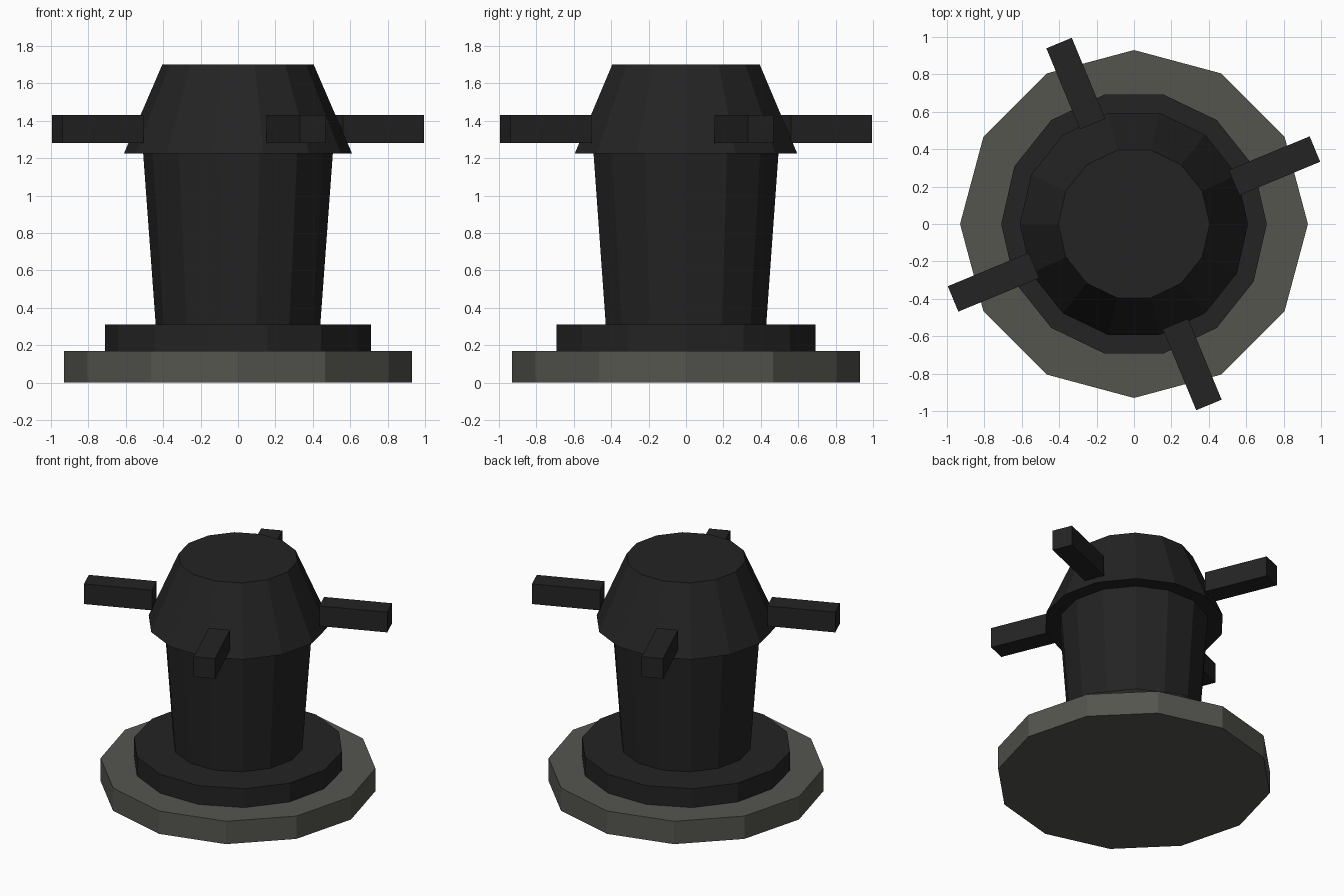
import bpy
from math import pi, cos, sin

cube = bpy.data.objects.get("Cube")
if cube:
    bpy.data.objects.remove(cube, do_unlink=True)


def make_material(name, color):
    mat = bpy.data.materials.new(name)
    mat.use_nodes = True
    mat.diffuse_color = color
    mat.node_tree.nodes["Principled BSDF"].inputs["Base Color"].default_value = color
    return mat


black = make_material("black iron", (0.017, 0.017, 0.017, 1))
stone = make_material("grey stone", (0.09, 0.09, 0.078, 1))


def drum(name, sides, r_low, r_high, z_low, z_high, mat):
    """Faceted drum with its first corner on the x axis."""
    bpy.ops.mesh.primitive_cone_add(
        vertices=sides, radius1=r_low, radius2=r_high, depth=z_high - z_low,
        location=(0, 0, (z_low + z_high) / 2), rotation=(0, 0, pi / 2))
    obj = bpy.context.object
    obj.name = name
    obj.data.materials.append(mat)
    return obj


# Stacked body
drum("base_slab", 12, 0.93, 0.93, 0, 0.17, stone)
drum("foot_plate", 14, 0.71, 0.71, 0.17, 0.31, black)
drum("barrel", 14, 0.44, 0.507, 0.31, 1.225, black)
drum("head", 14, 0.61, 0.405, 1.225, 1.7, black)

# Four push bars around the head
inner, outer = 0.578, 1.047
for i in range(4):
    angle = pi / 8 + i * pi / 2
    mid = (inner + outer) / 2
    bpy.ops.mesh.primitive_cube_add(
        size=1, location=(mid * cos(angle), mid * sin(angle), 1.357),
        rotation=(0, 0, angle))
    bar = bpy.context.object
    bar.name = f"push_bar_{i + 1}"
    bar.scale = (outer - inner, 0.147, 0.15)
    bar.data.materials.append(black)
